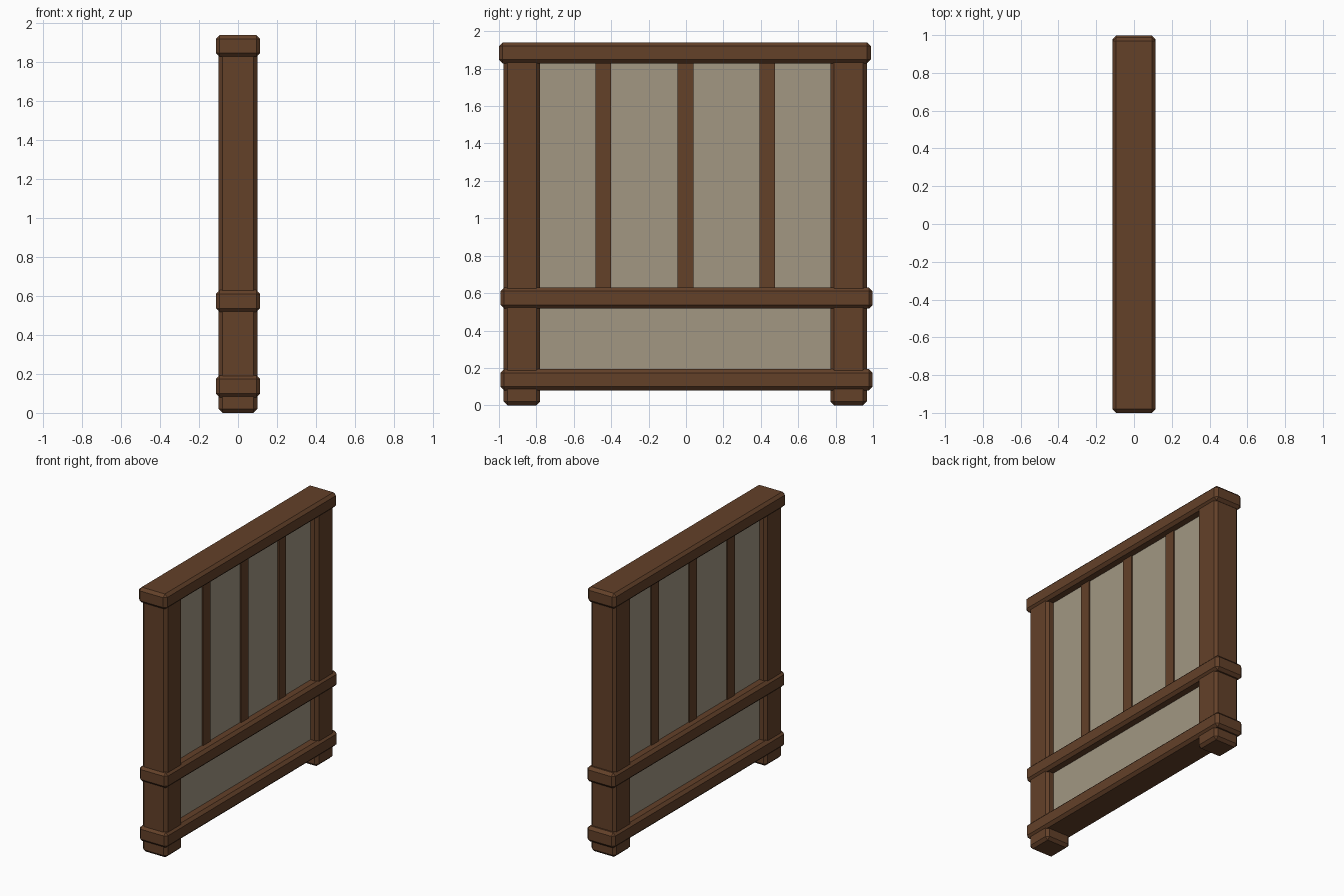
import bpy

if "Cube" in bpy.data.objects:
    bpy.data.objects.remove(bpy.data.objects["Cube"])

def material(name, color):
    m = bpy.data.materials.new(name)
    m.diffuse_color = (*color, 1)
    m.use_nodes = True
    m.node_tree.nodes["Principled BSDF"].inputs["Base Color"].default_value = m.diffuse_color
    return m

wood = material("wood", (0.125, 0.052, 0.022))
plaster = material("plaster", (0.36, 0.31, 0.225))

def box(name, x, y, z, mat, chamfer=0.0):
    """Box from (min, max) ranges, with an optional flat chamfer."""
    bpy.ops.mesh.primitive_cube_add(size=1, location=[sum(r) / 2 for r in (x, y, z)])
    ob = bpy.context.object
    ob.name = name
    ob.scale = [r[1] - r[0] for r in (x, y, z)]
    bpy.ops.object.transform_apply(location=False, rotation=False, scale=True)
    ob.data.materials.append(mat)
    if chamfer:
        b = ob.modifiers.new("chamfer", "BEVEL")
        b.width = chamfer
        b.segments = 1
    return ob

# Corner posts
for side, y in (("left", (-0.975, -0.78)), ("right", (0.772, 0.967))):
    box(side + "_post", (-0.1, 0.1), y, (0, 1.9), wood, 0.02)

# Horizontal beams wrapping the posts
for name, y, z in (("top_beam", (-1.0, 0.988), (1.828, 1.94)),
                   ("middle_beam", (-0.992, 0.998), (0.517, 0.63)),
                   ("bottom_beam", (-0.992, 0.998), (0.08, 0.193))):
    box(name, (-0.114, 0.114), y, z, wood, 0.02)

# Wall panel
box("wall_panel", (-0.047, 0.047), (-0.85, 0.85), (0.12, 1.88), plaster)

# Thin upright slats, showing on both faces of the panel
for i, y in enumerate((-0.442, -0.003, 0.434)):
    box(f"slat_{i + 1}", (-0.056, 0.056), (y - 0.042, y + 0.042), (0.56, 1.88), wood)
